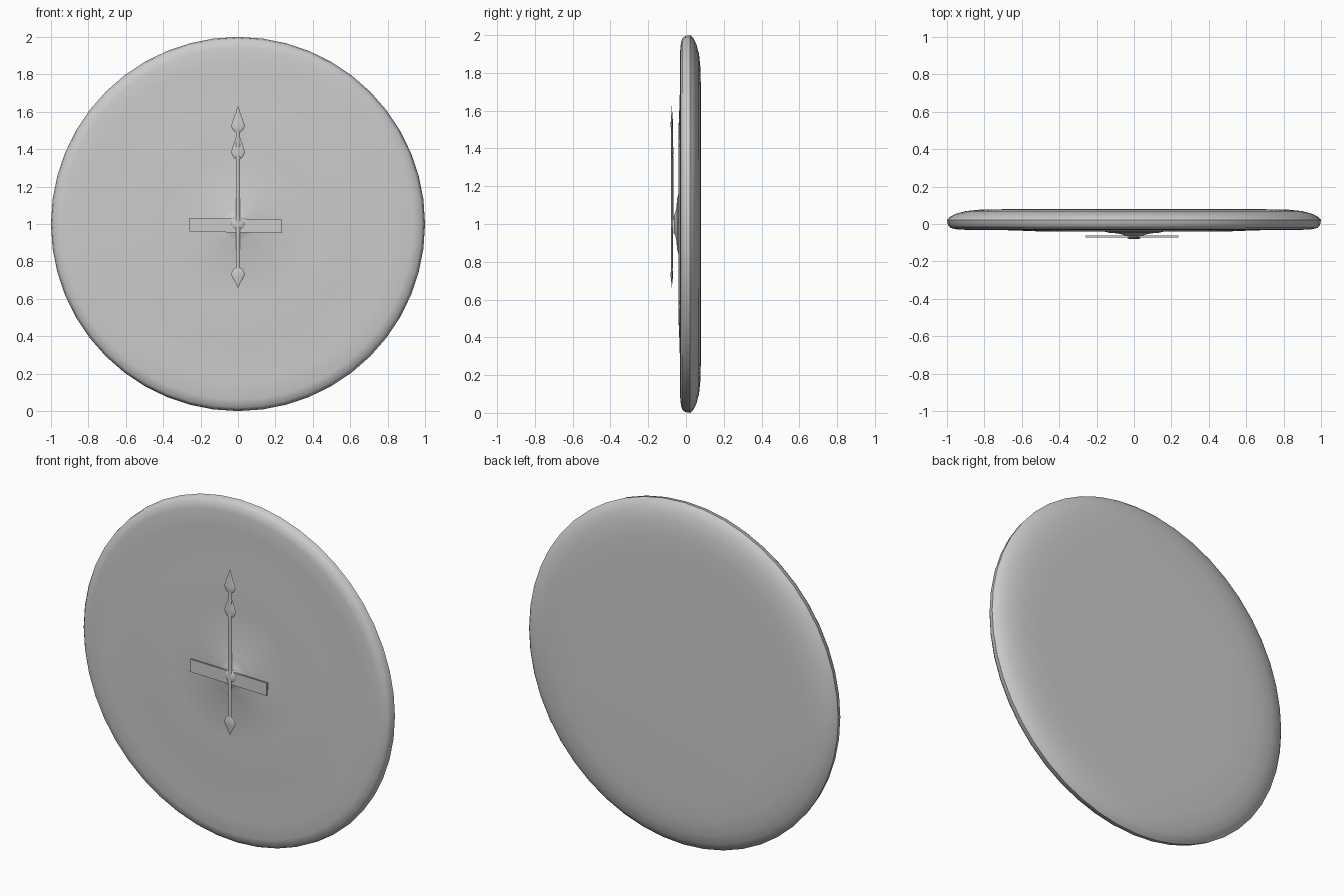
import bpy, bmesh, math
from mathutils import Matrix

cube = bpy.data.objects.get("Cube")
if cube:
    bpy.data.objects.remove(cube, do_unlink=True)

grey = bpy.data.materials.new("plain grey")
grey.use_nodes = True
grey.diffuse_color = (0.6, 0.6, 0.6, 1)
grey.node_tree.nodes["Principled BSDF"].inputs["Base Color"].default_value = (0.6, 0.6, 0.6, 1)


def finish(name, bm, matrix, angle=50):
    """Turn a bmesh into a smooth-shaded object."""
    bm.transform(matrix)
    bmesh.ops.recalc_face_normals(bm, faces=bm.faces)
    mesh = bpy.data.meshes.new(name)
    bm.to_mesh(mesh)
    bm.free()
    mesh.materials.append(grey)
    ob = bpy.data.objects.new(name, mesh)
    bpy.context.collection.objects.link(ob)
    bpy.ops.object.select_all(action='DESELECT')
    ob.select_set(True)
    bpy.context.view_layer.objects.active = ob
    bpy.ops.object.shade_smooth_by_angle(angle=math.radians(angle))
    return ob


def lathe(name, profile, steps, matrix, angle=50):
    """Spin (radius, height) points around z, then place the result."""
    bm = bmesh.new()
    verts = [bm.verts.new((r, 0, h)) for r, h in profile]
    edges = [bm.edges.new(pair) for pair in zip(verts, verts[1:])]
    bmesh.ops.spin(bm, geom=verts + edges, cent=(0, 0, 0), axis=(0, 0, 1),
                   angle=math.tau, steps=steps, use_duplicate=False)
    bmesh.ops.remove_doubles(bm, verts=bm.verts, dist=0.0002)
    return finish(name, bm, matrix, angle)


# Heights along the lathe axis become distances towards the front
facing = Matrix.Translation((0, 0, 1)) @ Matrix.Rotation(math.pi / 2, 4, 'X')

# Disc with rounded rim, shallow dial step and central boss
lathe("clock_disc", [
    (0, -0.079), (0.7, -0.079), (0.82, -0.077), (0.90, -0.069), (0.955, -0.054),
    (0.985, -0.038), (1.0, -0.022), (0.995, 0.005), (0.982, 0.021),
    (0.94, 0.030), (0.85, 0.032), (0.72, 0.032), (0.62, 0.035), (0.52, 0.039),
    (0.4, 0.039), (0.16, 0.040), (0.13, 0.048), (0.09, 0.050),
    (0.06, 0.057), (0.045, 0.064), (0, 0.064)], 48, facing)

# Round cap holding the hands
lathe("hub_cap", [(0, 0.055), (0.036, 0.057), (0.04, 0.066), (0.032, 0.074),
                  (0.016, 0.079), (0, 0.080)], 24, facing)


def hand(name, tip_profile, start, end, y):
    """Flattened rod with a spade-shaped head."""
    flat = Matrix.Translation((0, y, 0)) @ Matrix.Diagonal((1, 0.18, 1, 1))
    lathe(name + "_head", tip_profile, 16, flat, 70)
    rod = Matrix.Translation((0, y, 0)) @ Matrix.Diagonal((1, 0.5, 1, 1))
    lathe(name + "_rod", [(0, start), (0.011, start), (0.011, end), (0, end)], 12, rod)


def spade(base, wide, tip):
    """Outline of a pointed leaf between base and tip."""
    bulge = wide - base
    taper = tip - wide
    return [(0.010, base), (0.026, base + bulge * 0.3), (0.035, base + bulge * 0.75),
            (0.035, wide), (0.027, wide + taper * 0.25), (0.013, wide + taper * 0.6),
            (0.005, wide + taper * 0.9), (0, tip)]


hand("minute_hand", spade(1.49, 1.53, 1.63), 1.0, 1.5, -0.075)
hand("hour_hand", spade(1.345, 1.39, 1.50), 1.0, 1.36, -0.073)
hand("counterweight", spade(0.77, 0.725, 0.66), 1.0, 0.765, -0.075)

# Flat crossbar behind the hands, very slightly tilted
bm = bmesh.new()
bmesh.ops.create_cube(bm, size=1)
place = (Matrix.Translation((-0.012, -0.067, 0.992)) @ Matrix.Rotation(math.radians(1), 4, 'Y')
         @ Matrix.Diagonal((0.496, 0.010, 0.074, 1)))
finish("crossbar", bm, place, 30)
